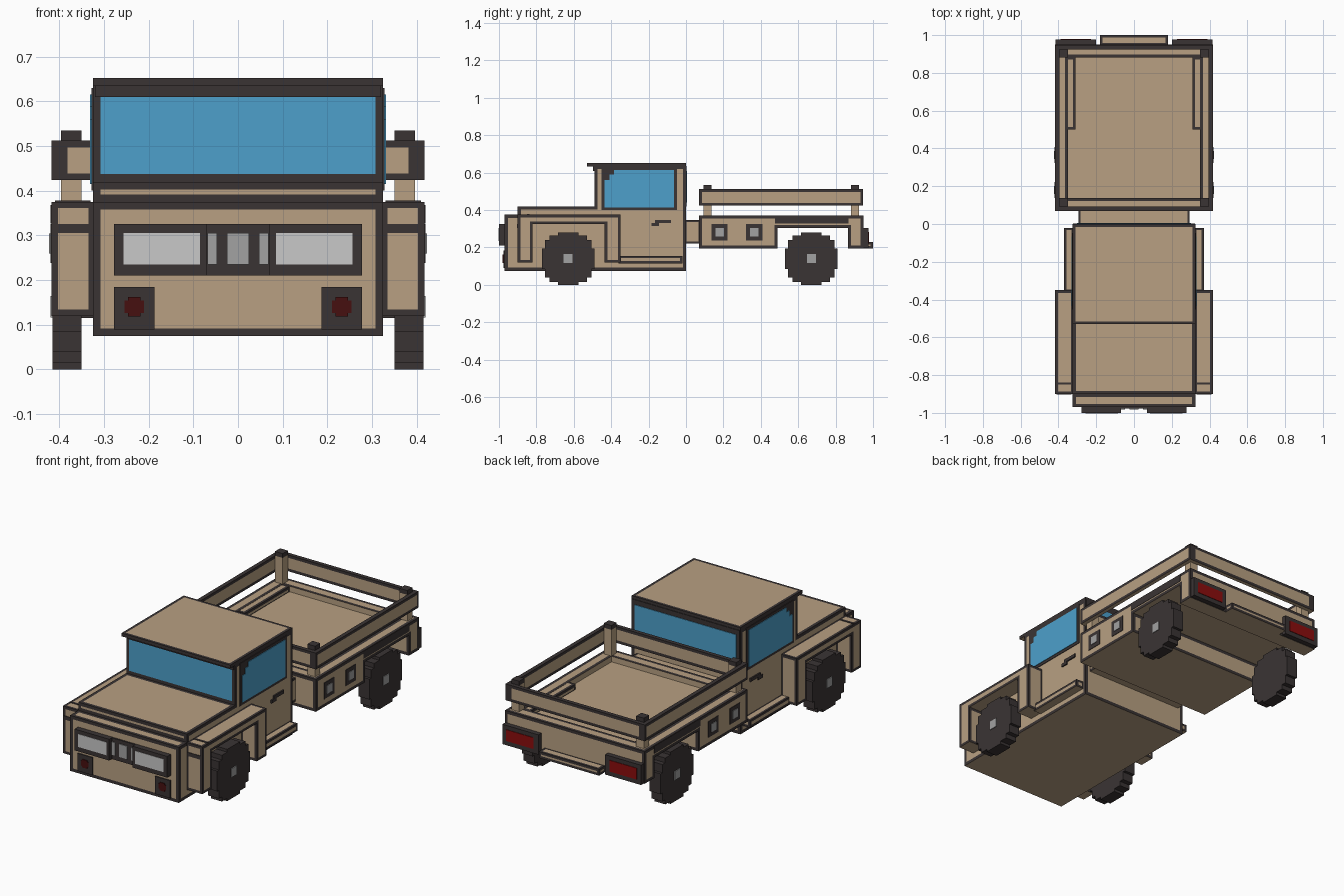
import bpy, bmesh
from mathutils import Vector

if "Cube" in bpy.data.objects:
    bpy.data.objects.remove(bpy.data.objects["Cube"])

COLOURS = {
    "tan": (0.479, 0.352, 0.223), "dark": (0.042, 0.034, 0.034), "glass_blue": (0.074, 0.352, 0.597),
    "light_grey": (0.578, 0.578, 0.578), "grey": (0.36, 0.36, 0.36),
    "deep_red": (0.061, 0.005, 0.005), "red": (0.26, 0.004, 0.004),
}
NAMES = list(COLOURS)
MATS = []
for n, c in COLOURS.items():
    m = bpy.data.materials.new(n)
    m.diffuse_color = (*c, 1)
    m.use_nodes = True
    m.node_tree.nodes["Principled BSDF"].inputs["Base Color"].default_value = m.diffuse_color
    MATS.append(m)


def finish(bm, name):
    me = bpy.data.meshes.new(name)
    bm.to_mesh(me)
    bm.free()
    for m in MATS:
        me.materials.append(m)
    ob = bpy.data.objects.new(name, me)
    bpy.context.collection.objects.link(ob)
    return ob


def prism_mesh(pts, x0, x1, colour="tan", t=0.0, paint=None):
    """Extrude a (y, z) profile along x; t > 0 gives each face a dark border."""
    bm = bmesh.new()
    f = bm.faces.new([bm.verts.new((x0, y, z)) for y, z in pts])
    r = bmesh.ops.extrude_face_region(bm, geom=[f])
    bmesh.ops.translate(bm, vec=(x1 - x0, 0, 0),
                        verts=[v for v in r["geom"] if isinstance(v, bmesh.types.BMVert)])
    bmesh.ops.recalc_face_normals(bm, faces=bm.faces[:])
    bm.normal_update()
    wide = []
    for f in bm.faces:
        f.material_index = NAMES.index(colour)
        if t and f.normal.z > -0.9:
            ext = sorted(max(v.co[i] for v in f.verts) - min(v.co[i] for v in f.verts) for i in range(3))
            if ext[1] > 2.5 * t:
                wide.append(f)
            else:
                f.material_index = NAMES.index("dark")
    for f in wide:
        if paint:
            c = paint(f.calc_center_median(), f.normal)
            if c:
                f.material_index = NAMES.index(c)
    if wide:
        inner = set(wide)
        before = set(bm.faces)
        bmesh.ops.inset_individual(bm, faces=wide, thickness=t, use_even_offset=True)
        for f in bm.faces:
            if f not in before and f not in inner:
                f.material_index = NAMES.index("dark")
    return bm


def prism(name, pts, x0, x1, colour="tan", t=0.0, paint=None):
    return finish(prism_mesh(pts, x0, x1, colour, t, paint), name)


def box(name, x, y, z, colour="tan", t=0.0):
    return prism(name, [(y[0], z[0]), (y[1], z[0]), (y[1], z[1]), (y[0], z[1])],
                 min(x), max(x), colour, t)


# Cab and bonnet from one side profile; windscreen is the inset front face
prism("cab_body", [(-.97, .075), (0, .075), (0, .637), (-.49, .637), (-.49, .42),
                   (-.90, .42), (-.90, .375), (-.97, .375)], -.325, .325, "tan", .017,
      lambda c, n: "glass_blue" if n.y < -.9 and c.z > .5 else None)
box("roof", (-.325, .325), (-.53, 0), (.634, .652), "tan", .015)
box("windscreen_header", (-.32, .32), (-.496, -.489), (.61, .636), "dark")
box("rear_window_frame", (-.322, .322), (-.002, .003), (.42, .636), "dark")
box("rear_window", (-.303, .303), (-.002, .006), (.44, .61), "glass_blue")
box("cab_bed_link", (-.295, .295), (-.01, .08), (.22, .348), "tan", .012)

# Grille
box("grille_panel", (-.075, .075), (-.978, -.969), (.21, .325), "dark")
box("grille_centre_bar", (-.025, .025), (-.982, -.97), (.235, .305), "grey")

# Load bed: profile with wheel arch gap, recessed floor with banded rim
bed = prism_mesh([(.07, .195), (.49, .195), (.49, .305), (.865, .305), (.865, .195),
                  (.95, .195), (.95, .37), (.07, .37)], -.417, .417, "tan", .016)
floor = max((f for f in bed.faces if f.normal.z > .9), key=lambda f: f.calc_area())
for width, col in ((.036, "tan"), (.016, "dark")):
    r = bmesh.ops.inset_individual(bed, faces=[floor], thickness=width, use_even_offset=True)
    for f in r["faces"]:
        if f != floor:
            f.material_index = NAMES.index(col)
r = bmesh.ops.extrude_discrete_faces(bed, faces=[floor])
low = r["faces"][0]
ring = [v.co.copy() for v in low.verts]
bmesh.ops.translate(bed, vec=(0, 0, -.03), verts=low.verts[:])
for i in range(4):  # inner walls of the recess
    a, b = ring[i], ring[(i + 1) % 4]
    d = Vector((0, 0, -.03))
    bed.faces.new([bed.verts.new(p) for p in (a, a + d, b + d, b)])
finish(bed, "load_bed")

# Bed rails across front and back
for nm, y in (("front", (.07, .092)), ("rear", (.925, .947))):
    box(nm + "_rail", (-.396, .396), y, (.424, .512), "tan", .015)
box("rear_bumper", (-.18, .18), (.945, 1.0), (.195, .23), "tan", .013)

# Stepped wheel outline built from one quarter
Q = [(.14, .055), (.125, .055), (.125, .10), (.10, .10), (.10, .125), (.055, .125), (.055, .14)]
RIM = Q + [(-a, b) for a, b in reversed(Q)]
RIM = RIM + [(-a, -b) for a, b in RIM]

for s, side in ((1, "right"), (-1, "left")):
    def X(a, b):
        return (s * a, s * b)

    # Front lights
    box(side + "_headlight_housing", X(.07, .277), (-1.0, -.965), (.21, .325), "dark")
    box(side + "_headlight", X(.085, .256), (-1.0, -.98), (.235, .305), "light_grey").location.y = -.002
    box(side + "_grille_bar", X(.047, .068), (-.982, -.97), (.235, .305), "grey")
    box(side + "_fog_lamp_housing", X(.187, .278), (-.976, -.969), (.09, .185), "dark")
    box(side + "_fog_lamp_wide", X(.21, .254), (-.979, -.97), (.126, .154), "deep_red")
    box(side + "_fog_lamp_tall", X(.218, .246), (-.98, -.97), (.118, .162), "deep_red")

    # Front mudguard and step
    x = sorted(X(.32, .417))
    prism(side + "_mudguard", [(-.90, .12), (-.82, .12), (-.82, .325), (-.435, .325), (-.435, .12),
                               (-.35, .12), (-.35, .375), (-.90, .375)], x[0], x[1], "tan", .014)
    box(side + "_mudguard_strip", X(.33, .41), (-.85, -.838), (.37, .378), "dark")
    box(side + "_mudguard_front_line", X(.33, .41), (-.903, -.895), (.305, .325), "dark")
    box(side + "_step", X(.32, .37), (-.36, -.02), (.115, .155), "tan", .012)

    # Door window and handle
    box(side + "_window_frame", X(.32, .328), (-.452, -.048), (.40, .63), "dark")
    wx = sorted(X(.32, .331))
    prism(side + "_window", [(-.435, .415), (-.065, .415), (-.065, .615), (-.385, .615),
                             (-.385, .59), (-.41, .59), (-.41, .56), (-.435, .56)],
          wx[0], wx[1], "glass_blue")
    box(side + "_handle_bar", X(.32, .332), (-.165, -.08), (.33, .348), "dark")
    box(side + "_handle_end", X(.32, .332), (-.185, -.145), (.315, .332), "dark")

    # Wheels with hubs
    for nm, cy in (("front", -.63), ("rear", .67)):
        wx = sorted(X(.35, .415))
        prism(f"{side}_{nm}_wheel", [(cy + a, .14 + b) for a, b in RIM], wx[0], wx[1], "dark")
        box(f"{side}_{nm}_hub", X(.40, .419), (cy - .024, cy + .024), (.116, .164), "grey")

    # Bed wheel arch trim, inner arch ledge and side ports
    box(side + "_arch_trim", X(.41, .419), (.475, .868), (.327, .368), "dark")
    box(side + "_arch_ledge", X(.31, .37), (.50, .885), (.33, .369), "tan", .014)
    for i, y in enumerate((.18, .365)):
        box(f"{side}_port_{i}", X(.41, .420), (y - .043, y + .043), (.238, .325), "dark")
        box(f"{side}_port_cap_{i}", X(.41, .423), (y - .022, y + .022), (.26, .304), "grey")

    # Side rail and posts
    box(side + "_rail", X(.395, .417), (.07, .947), (.424, .512), "tan", .015)
    for nm, y in (("front", .115), ("rear", .903)):
        box(f"{side}_{nm}_post", X(.35, .396), (y - .022, y + .022), (.36, .512), "tan")
        box(f"{side}_{nm}_post_cap", X(.35, .396), (y - .022, y + .022), (.511, .535), "dark")

    # Tail lights
    box(side + "_tail_light_housing", X(.20, .415), (.945, .976), (.198, .305), "dark")
    box(side + "_tail_light", X(.228, .39), (.96, .979), (.222, .283), "red")
